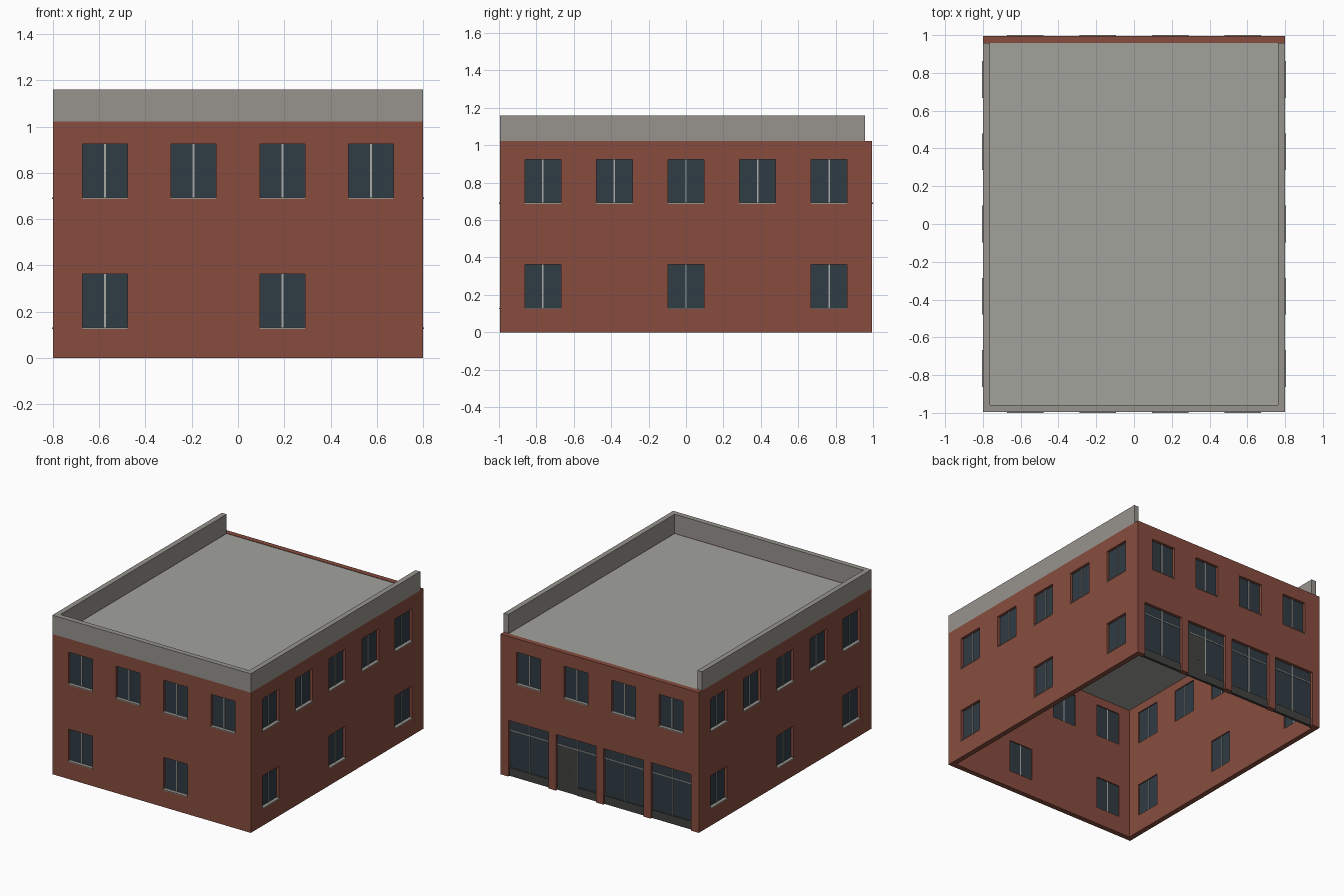
import bpy, bmesh
from math import pi
from mathutils import Matrix

if "Cube" in bpy.data.objects:
    bpy.data.objects.remove(bpy.data.objects["Cube"])

W, D, H, T = 1.60, 1.99, 1.022, 0.038   # outer width, depth, wall height, wall thickness
TOP = 1.16


def material(name, rgb):
    m = bpy.data.materials.new(name)
    m.diffuse_color = (*rgb, 1)
    m.use_nodes = True
    m.node_tree.nodes["Principled BSDF"].inputs["Base Color"].default_value = m.diffuse_color
    return m


BRICK = material("brick", (0.245, 0.073, 0.049))
STONE = material("stone", (0.31, 0.295, 0.27))
ROOF = material("roof_grey", (0.36, 0.36, 0.335))
GLASS = material("dark_glass", (0.03, 0.045, 0.058))
FRAME = material("light_frame", (0.40, 0.40, 0.38))
DARK = material("dark_panel", (0.055, 0.055, 0.052))


def finish(name, bm, mat, matrix):
    me = bpy.data.meshes.new(name)
    bm.to_mesh(me)
    bm.free()
    me.materials.append(mat)
    ob = bpy.data.objects.new(name, me)
    ob.matrix_world = matrix
    bpy.context.collection.objects.link(ob)
    return ob


def boxes(name, specs, mat, matrix=Matrix()):
    """One object from boxes given as (x0, x1, y0, y1, z0, z1)."""
    if not specs:
        return
    bm = bmesh.new()
    for x0, x1, y0, y1, z0, z1 in specs:
        m = (Matrix.Translation(((x0 + x1) / 2, (y0 + y1) / 2, (z0 + z1) / 2))
             @ Matrix.Diagonal((x1 - x0, y1 - y0, z1 - z0, 1)))
        bmesh.ops.create_cube(bm, size=1, matrix=m)
    finish(name, bm, mat, matrix)


def wall(name, length, openings, matrix):
    """Brick panel with its outer face on local y=0; openings are (u0, u1, z0, z1)."""
    us = sorted({-length / 2, length / 2} | {v for o in openings for v in o[:2]})
    zs = sorted({0, H} | {v for o in openings for v in o[2:]})
    bm = bmesh.new()
    for a, b in zip(us, us[1:]):
        for c, d in zip(zs, zs[1:]):
            u, z = (a + b) / 2, (c + d) / 2
            if any(o[0] < u < o[1] and o[2] < z < o[3] for o in openings):
                continue
            bm.faces.new([bm.verts.new((x, 0, y)) for x, y in ((a, c), (b, c), (b, d), (a, d))])
    bmesh.ops.remove_doubles(bm, verts=bm.verts, dist=1e-5)
    ob = finish(name, bm, BRICK, matrix)
    s = ob.modifiers.new("thickness", 'SOLIDIFY')
    s.thickness, s.offset = T, -1


def facade(side, length, upper, lower, bays, matrix):
    wins = [(round(u - 0.097, 4), round(u + 0.097, 4), z, z + 0.237)
            for us, z in ((upper, 0.688), (lower, 0.126)) for u in us]
    shops = [(round(u - 0.162, 4), round(u + 0.162, 4), 0, 0.41) for u in bays]
    wall(side + "_wall", length, wins + shops, matrix)

    # windows: glass, centre mullion, sill
    glass = [(a, b, 0.02, 0.03, c, d) for a, b, c, d in wins]
    bars = [((a + b) / 2 - 0.004, (a + b) / 2 + 0.004, 0.014, 0.032, c, d) for a, b, c, d in wins]
    sills = [(a, b, -0.005, 0.025, c - 0.001, c + 0.005) for a, b, c, d in wins]
    boxes(side + "_window_glass", glass, GLASS, matrix)
    boxes(side + "_window_mullions", bars, FRAME, matrix)
    boxes(side + "_window_sills", sills, STONE, matrix)

    # shopfront bays: glass, base panel, transom and mullion, one door leaf
    s_glass, s_base, s_bars = [], [], []
    for i, (a, b, c, d) in enumerate(shops):
        m = (a + b) / 2
        s_glass.append((a, b, 0.022, 0.03, 0.06 if i != 1 else 0.33, d))
        s_bars.append((a, b, 0.016, 0.032, 0.33, 0.336))
        s_bars.append((m - 0.003, m + 0.003, 0.016, 0.032, 0.06, d))
        if i == 1:
            s_glass.append((m, b, 0.022, 0.03, 0.06, 0.33))
            s_base.append((m, b, 0.014, 0.034, 0, 0.06))
            boxes("door", [(a, m, 0.018, 0.034, 0, 0.33)], DARK, matrix)
            boxes("door_handle", [(m - 0.07, m - 0.062, 0.008, 0.018, 0.145, 0.165)], FRAME, matrix)
        else:
            s_base.append((a, b, 0.014, 0.034, 0, 0.06))
    boxes(side + "_shop_glass", s_glass, GLASS, matrix)
    boxes(side + "_shop_base", s_base, DARK, matrix)
    boxes(side + "_shop_bars", s_bars, FRAME, matrix)


def place(x, y, angle):
    return Matrix.Translation((x, y, 0)) @ Matrix.Rotation(angle, 4, 'Z')


four = [-0.575, -0.1917, 0.1917, 0.575]
five = [-0.765, -0.3825, 0, 0.3825, 0.765]
facade("front", W, four, four[::2], [], place(0, -D / 2, 0))
facade("back", W, four, [], four, place(0, D / 2, pi))
facade("right", D - 2 * T, five, five[::2], [], place(W / 2, 0, pi / 2))
facade("left", D - 2 * T, five, five[::2], [], place(-W / 2, 0, -pi / 2))

# flat roof between the walls
boxes("roof", [(-W / 2 + T, W / 2 - T, -D / 2 + T, D / 2 - T, 0.985, H - 0.003)], ROOF)

# parapet on three sides, open at the back
x, y = W / 2, D / 2
boxes("parapet", [(-x, x, -y, -y + T, H, TOP),
                  (-x, -x + T, -y + T, y - T, H, TOP),
                  (x - T, x, -y + T, y - T, H, TOP)], STONE)
